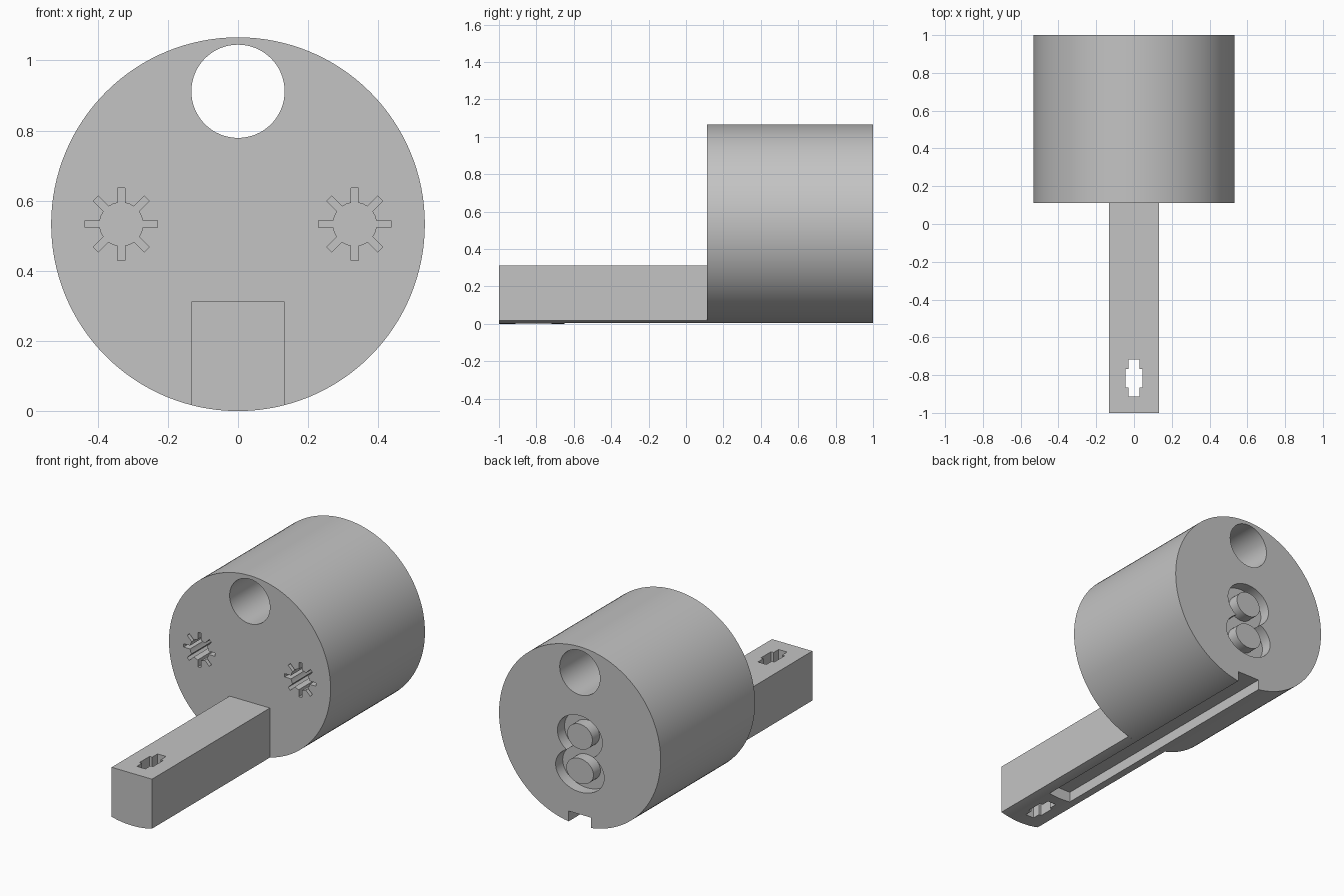
import bpy, bmesh, math
from mathutils import Vector

cube = bpy.data.objects.get("Cube")
if cube:
    bpy.data.objects.remove(cube, do_unlink=True)

R = 0.533            # body radius, also the height of its axis
FRONT, BACK, NOSE = 0.111, 1.0, -1.0
HALF = 0.133         # half width of the arm

grey = bpy.data.materials.new("plain grey")
grey.use_nodes = True
grey.diffuse_color = (0.55, 0.55, 0.55, 1)
grey.node_tree.nodes["Principled BSDF"].inputs["Base Color"].default_value = grey.diffuse_color


def prism(name, outline, start, end, axis="Y"):
    """Extrude a 2D outline along y (outline in x, z) or along z (outline in x, y)."""
    bm = bmesh.new()
    place = (lambda a, b: (a, start, b)) if axis == "Y" else (lambda a, b: (a, b, start))
    step = Vector((0, end - start, 0)) if axis == "Y" else Vector((0, 0, end - start))
    face = bm.faces.new([bm.verts.new(place(a, b)) for a, b in outline])
    new = bmesh.ops.extrude_face_region(bm, geom=[face])["geom"]
    bmesh.ops.translate(bm, vec=step, verts=[v for v in new if isinstance(v, bmesh.types.BMVert)])
    bmesh.ops.recalc_face_normals(bm, faces=bm.faces)
    mesh = bpy.data.meshes.new(name)
    bm.to_mesh(mesh)
    bm.free()
    mesh.materials.append(grey)
    obj = bpy.data.objects.new(name, mesh)
    bpy.context.collection.objects.link(obj)
    return obj


def ellipse(cx, cz, rx, rz, n=64):
    turns = [math.tau * i / n for i in range(n)]
    return [(cx + rx * math.cos(t), cz + rz * math.sin(t)) for t in turns]


def rect(x, low, high):
    return [(-x, low), (x, low), (x, high), (-x, high)]


def star(cx, cz, hub=0.062, tip=0.103, w=0.01):
    """Round hub with eight narrow spokes."""
    points = []
    for k in range(8):
        a = k * math.pi / 4
        c, s = math.cos(a), math.sin(a)
        root = math.sqrt(hub * hub - w * w)
        for u, v in ((root, -w), (tip, -w), (tip, w), (root, w)):
            points.append((cx + u * c - v * s, cz + u * s + v * c))
        mid = a + math.pi / 8
        points.append((cx + hub * math.cos(mid), cz + hub * math.sin(mid)))
    return points


def cut(obj, cutters):
    """Subtract each cutter in turn, then remove the cutters."""
    for c in cutters:
        c.hide_render = True
        mod = obj.modifiers.new("cut", "BOOLEAN")
        mod.operation, mod.solver, mod.object = "DIFFERENCE", "EXACT", c
    bpy.context.view_layer.update()
    graph = bpy.context.evaluated_depsgraph_get()
    mesh = bpy.data.meshes.new_from_object(obj.evaluated_get(graph))
    obj.modifiers.clear()
    obj.data = mesh
    for c in cutters:
        bpy.data.objects.remove(c, do_unlink=True)


def smooth(obj):
    bpy.ops.object.select_all(action="DESELECT")
    obj.select_set(True)
    bpy.context.view_layer.objects.active = obj
    bpy.ops.object.shade_smooth_by_angle(angle=math.radians(25))


def groove():
    return prism("groove_cutter", rect(0.074, -0.1, 0.067), -0.65, BACK + 0.1)


# Round body with bore, two star sockets, double recess and underside groove
body = prism("round_body", ellipse(0, R, R, R, 128), FRONT, BACK)
lobes = ((0.53, 0.148), (0.325, 0.16))
body_cutters = [prism("bore_cutter", ellipse(0, 0.912, HALF, HALF), FRONT - 0.1, BACK + 0.1), groove()]
for side in (-1, 1):
    body_cutters.append(prism("socket_cutter", star(side * 0.333, R), FRONT - 0.1, FRONT + 0.33))
for z, rx in lobes:
    body_cutters.append(prism("recess_cutter", ellipse(0, z, rx, 0.125), BACK - 0.067, BACK + 0.1))
cut(body, body_cutters)

# Oval studs standing in the recess, flush with the back
studs = [prism(name, ellipse(0, z, rx * 0.56, 0.075), BACK - 0.075, BACK)
         for name, (z, rx) in zip(("upper_stud", "lower_stud"), lobes)]

# Square arm whose underside follows the body's curve
xs = [HALF * (i / 12 - 1) for i in range(25)]
arc = [(x, R - math.sqrt(R * R - x * x)) for x in xs]
arm = prism("arm", arc + [(HALF, 0.312), (-HALF, 0.312)], NOSE, FRONT)
slot_long = prism("slot_cutter", rect(0.028, -0.912, -0.718), -0.1, 0.5, "Z")
slot_wide = prism("slot_cutter", rect(0.045, -0.865, -0.768), -0.1, 0.5, "Z")
cut(arm, [groove(), slot_long, slot_wide])

for part in [body, arm] + studs:
    smooth(part)
